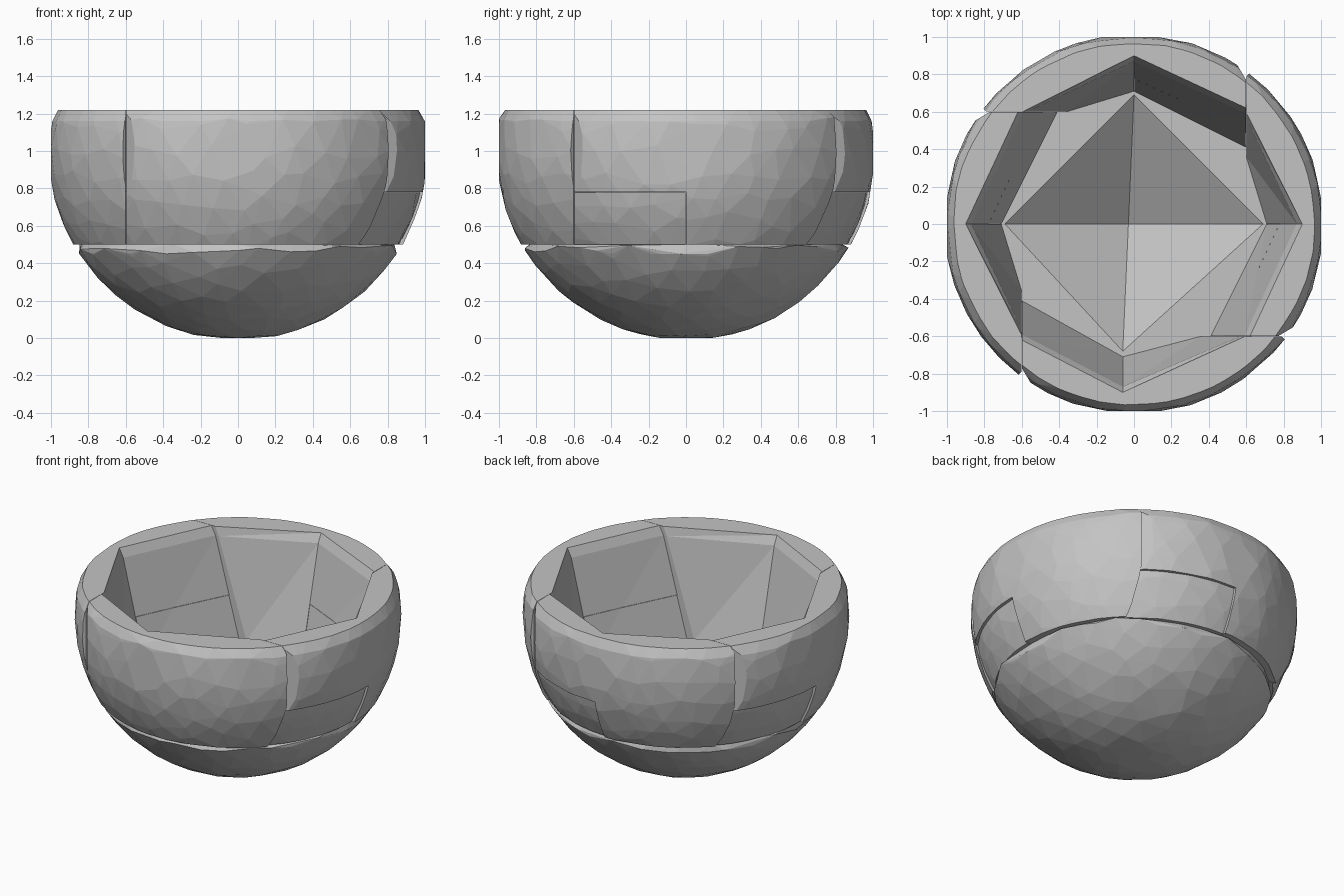
import bpy, bmesh, math, random
from mathutils import Matrix, Vector

cube = bpy.data.objects.get("Cube")
if cube:
    bpy.data.objects.remove(cube, do_unlink=True)
random.seed(4)

stone = bpy.data.materials.new("grey stone")
stone.use_nodes = True
stone.diffuse_color = (0.55, 0.55, 0.55, 1)
bsdf = stone.node_tree.nodes["Principled BSDF"]
bsdf.inputs["Base Color"].default_value = (0.55, 0.55, 0.55, 1)
bsdf.inputs["Roughness"].default_value = 0.8

RIM, FLOOR, LEDGE = 1.22, 0.5, 0.78


def to_object(bm, name):
    bmesh.ops.recalc_face_normals(bm, faces=bm.faces)
    mesh = bpy.data.meshes.new(name)
    bm.to_mesh(mesh)
    bm.free()
    mesh.materials.append(stone)
    obj = bpy.data.objects.new(name, mesh)
    bpy.context.scene.collection.objects.link(obj)
    return obj


def hull(points):
    bm = bmesh.new()
    for p in points:
        bm.verts.new(p)
    bmesh.ops.convex_hull(bm, input=bm.verts)
    loose = [v for v in bm.verts if not v.link_faces]
    bmesh.ops.delete(bm, geom=loose, context='VERTS')
    bmesh.ops.dissolve_limit(bm, angle_limit=0.01, verts=bm.verts, edges=bm.edges)
    return bm


def rehull(bm):
    points = [v.co.copy() for v in bm.verts]
    bm.free()
    return hull(points)


def chiselled_ball(radius):
    """Irregularly faceted ball, centred at z = 1, flattened at its poles."""
    bm = bmesh.new()
    bmesh.ops.create_icosphere(bm, subdivisions=4, radius=1)
    for v in bm.verts:
        shake = Vector([random.uniform(-0.04, 0.04) for _ in range(3)])
        d = (v.co + shake).normalized() * radius
        v.co = Vector([max(-1, min(1, c)) for c in d]) + Vector((0, 0, 1))
    return rehull(bm)


def cut(bm, point, normal, clear):
    bmesh.ops.bisect_plane(bm, geom=bm.verts[:] + bm.edges[:] + bm.faces[:],
                           plane_co=point, plane_no=normal, clear_outer=clear)


def trim(bm, planes):
    """Keep what lies behind every (point, normal) plane, closing each cut."""
    for point, normal in planes:
        cut(bm, point, normal, True)
        bm = rehull(bm)
    return bm


def chamfer_top(bm, low, top, factor):
    cut(bm, (0, 0, low), (0, 0, 1), False)
    for v in bm.verts:
        if abs(v.co.z - top) < 1e-4:
            v.co.x *= factor
            v.co.y *= factor
    return rehull(bm)


def finish(bm, name, turn):
    bm.transform(turn)
    return to_object(bm, name)


def box(lo, hi, turn):
    bm = hull([(x, y, z) for x in (lo[0], hi[0]) for y in (lo[1], hi[1])
               for z in (lo[2], hi[2])])
    return finish(bm, "cutter", turn)


def carve(obj, cutters):
    for cutter in cutters:
        cutter.hide_render = True
        mod = obj.modifiers.new("carve", 'BOOLEAN')
        mod.operation = 'DIFFERENCE'
        mod.solver = 'EXACT'
        mod.object = cutter
    bpy.context.view_layer.update()
    result = obj.evaluated_get(bpy.context.evaluated_depsgraph_get())
    mesh = bpy.data.meshes.new_from_object(result)
    obj.modifiers.clear()
    obj.data = mesh


def quarter(k):
    return Matrix.Rotation(-k * math.pi / 2, 4, 'Z')


def ring(start, mid, end, z):
    """Twelve-cornered cavity outline made of four turned copies."""
    points = []
    for k in range(4):
        shift = 0.06 if k == 2 else 0
        for u, v in (start, (shift, mid), end):
            points.append(quarter(k) @ Vector((u, v, z)))
    return points


# Cavity between the walls, lofted through stacked outlines
loft = bmesh.new()
layers = [ring((-0.33, 0.6), 0.685, (0.6, 0.385), 0.4),
          ring((-0.36, 0.6), 0.71, (0.6, 0.41), FLOOR),
          ring((-0.57, 0.6), 0.87, (0.6, 0.59), 1.16),
          ring((-0.595, 0.6), 0.9, (0.6, 0.62), RIM),
          ring((-0.595, 0.6), 0.91, (0.6, 0.63), 1.3)]
rows = [[loft.verts.new(p) for p in layer] for layer in layers]
for low, high in zip(rows, rows[1:]):
    for i in range(len(low)):
        j = (i + 1) % len(low)
        loft.faces.new((low[i], low[j], high[j], high[i]))
loft.faces.new(rows[0])
loft.faces.new(rows[-1])
bmesh.ops.triangulate(loft, faces=loft.faces[:])
cavity = to_object(loft, "cutter")
helpers = [cavity]

# Base bowl with a four-sided pit
base = trim(chiselled_ball(1.012), [((0, 0, FLOOR), (0, 0, 1))])
base = chamfer_top(base, 0.45, FLOOR, 0.955)
base_bowl = to_object(base, "base_bowl")
pit = to_object(hull([(0, 0.69, FLOOR), (0.69, 0, FLOOR), (-0.06, -0.68, FLOOR),
                      (-0.69, 0, FLOOR), (-0.03, 0, 0.11), (-0.03, 0, 0.9)]), "cutter")
helpers.append(pit)
carve(base_bowl, [pit])

# Four interlocking walls, each overlapping the next like a pinwheel
for k, side in enumerate(("back", "left", "front", "right")):
    turn = quarter(k)
    wall = trim(chiselled_ball(1.015), [
        ((0, 0, FLOOR), (0, 0, -1)), ((0, 0, RIM), (0, 0, 1))])
    wall = chamfer_top(wall, 1.16, RIM, 0.978)
    wall = trim(wall, [
        ((0.599, 0, 0), (1, 0, 0)), ((0, 0.3, 0), (0, -1, 0)),
        ((0.585, 0.795, 0), (1, 0.6, 0)), ((-0.79, 0.601, 0), (-1, -1, 0))])
    wall_obj = finish(wall, side + "_wall", turn)
    cutters = [cavity, box((-1.2, 0.1, 0.3), (0, 0.601, 1.4), turn)]
    helpers.append(cutters[1])

    # Recessed block set into the lower corner of the wall
    if side != "front":
        notch = box((0, 0.1, 0.3), (0.8, 1.2, LEDGE), turn)
        helpers.append(notch)
        cutters.append(notch)
        block = trim(chiselled_ball(1.0), [
            ((0, 0, FLOOR), (0, 0, -1)), ((0, 0, LEDGE - 0.002), (0, 0, 1)),
            ((0.002, 0, 0), (-1, 0, 0)), ((0.597, 0, 0), (1, 0, 0)),
            ((0, 0.3, 0), (0, -1, 0))])
        carve(finish(block, side + "_block", turn), [cavity])
    carve(wall_obj, cutters)

for helper in helpers:
    bpy.data.objects.remove(helper, do_unlink=True)
